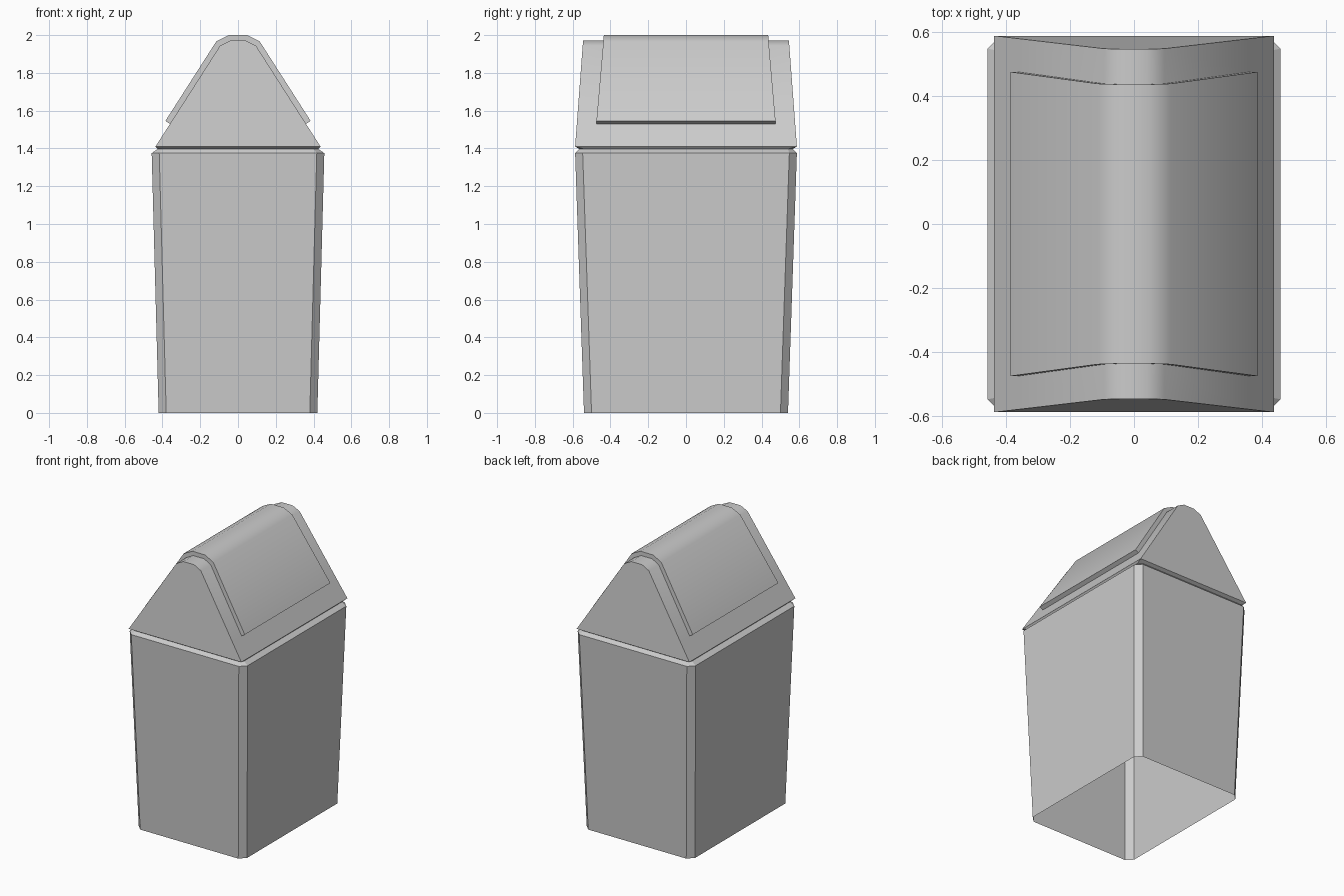
import bpy, bmesh, math

if "Cube" in bpy.data.objects:
    bpy.data.objects.remove(bpy.data.objects["Cube"])


def finish(bm, name, angle=35):
    mesh = bpy.data.meshes.new(name)
    bm.to_mesh(mesh)
    bm.free()
    ob = bpy.data.objects.new(name, mesh)
    bpy.context.collection.objects.link(ob)
    bpy.ops.object.select_all(action='DESELECT')
    ob.select_set(True)
    bpy.context.view_layer.objects.active = ob
    bpy.ops.object.shade_smooth_by_angle(angle=math.radians(angle))
    return ob


def chamfered_ring(bm, x, y, c, z):
    pts = [(x, -y + c), (x, y - c), (x - c, y), (-x + c, y),
           (-x, y - c), (-x, -y + c), (-x + c, -y), (x - c, -y)]
    return [bm.verts.new((px, py, z)) for px, py in pts]


# Tapered, bottomless bin body with bevelled rim and groove below the lid
bm = bmesh.new()
rings = [chamfered_ring(bm, *r) for r in (
    (0.42, 0.54, 0.04, 0.0),
    (0.457, 0.587, 0.04, 1.375),
    (0.425, 0.565, 0.025, 1.397),
    (0.437, 0.587, 0.003, 1.41))]
for a, b in zip(rings, rings[1:]):
    for i in range(8):
        j = (i + 1) % 8
        bm.faces.new((a[i], a[j], b[j], b[i]))
finish(bm, "bin_body", 20)

# Gabled lid: rounded ridge profile swept along y, ends leaning inward
half = [(0.437, 1.41), (0.36, 1.53), (0.095, 1.944), (0.042, 1.971)]
profile = half + [(-x, z) for x, z in reversed(half)]


def end_y(z):
    return 0.587 - (z - 1.41) * 0.075


def flap_y(z):
    return 0.474 - (z - 1.53) * 0.088


bm = bmesh.new()
rows = [[bm.verts.new((x, y, z)) for y in (-end_y(z), -flap_y(z), flap_y(z), end_y(z))]
        for x, z in profile]
flap = []
for i, (a, b) in enumerate(zip(rows, rows[1:])):
    for k in range(3):
        f = bm.faces.new((a[k], a[k + 1], b[k + 1], b[k]))
        if k == 1 and 0 < i < len(rows) - 2:
            flap.append(f)
bm.faces.new([r[0] for r in rows])
bm.faces.new([r[3] for r in reversed(rows)])
bm.normal_update()

# Raised swing flap over the ridge
bmesh.ops.inset_region(bm, faces=flap, thickness=0.0, depth=0.029,
                       use_even_offset=True, use_boundary=True)
bm.normal_update()
finish(bm, "swing_lid")
